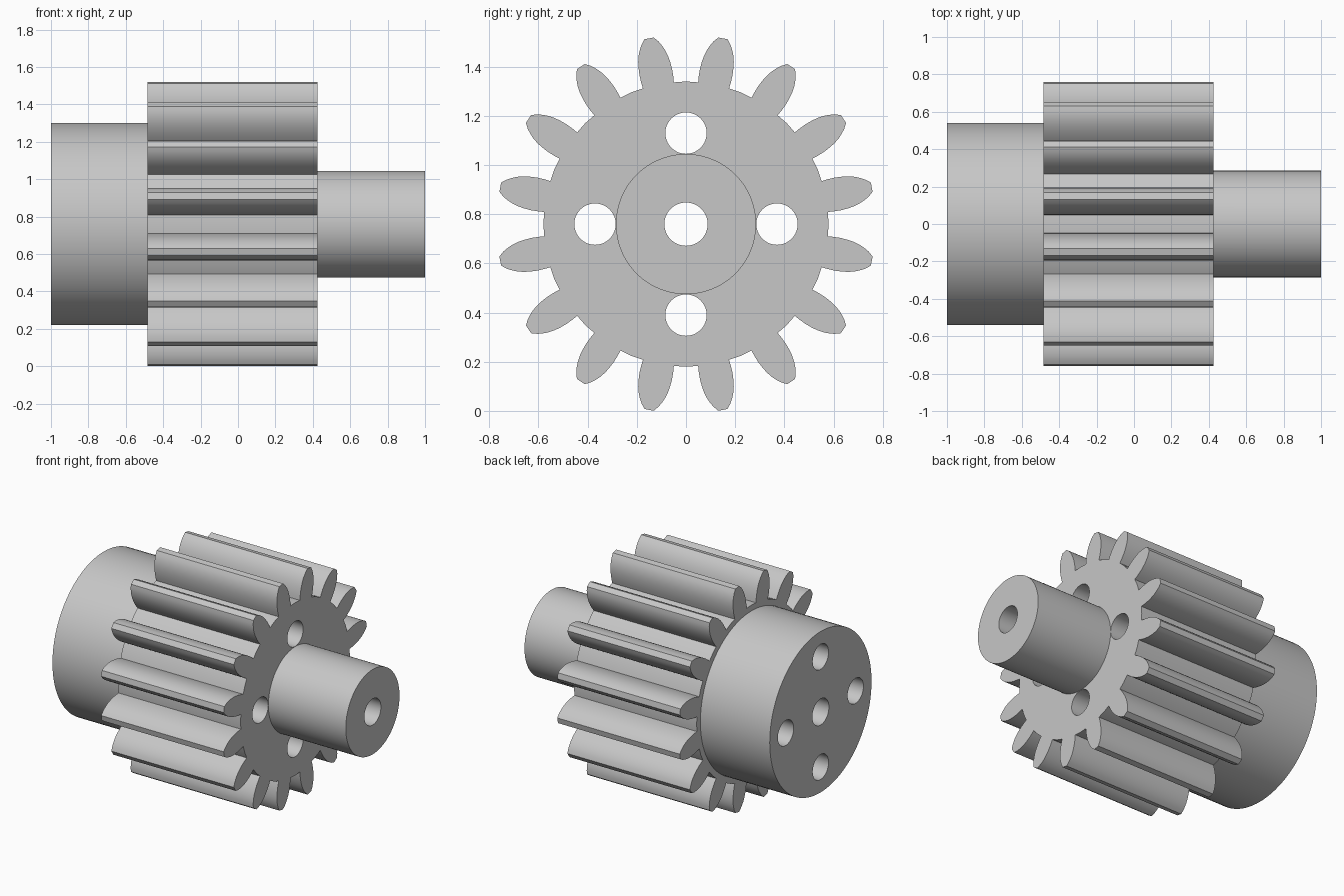
import bpy, bmesh
from math import sin, cos, pi, radians
from mathutils import Matrix

cube = bpy.data.objects.get("Cube")
if cube:
    bpy.data.objects.remove(cube, do_unlink=True)

AXIS_Z = 0.76      # height of the shaft axis
TEETH = 16
GEAR_X = (-0.485, 0.425)
OVERLAP = 0.1      # how far hub and shaft sink into the gear before the union

steel = bpy.data.materials.new("plain_grey")
steel.use_nodes = True
grey = (0.57, 0.57, 0.57, 1)
steel.diffuse_color = grey
steel.node_tree.nodes["Principled BSDF"].inputs["Base Color"].default_value = grey


def make_object(name, bm):
    bmesh.ops.recalc_face_normals(bm, faces=bm.faces)
    mesh = bpy.data.meshes.new(name)
    bm.to_mesh(mesh)
    bm.free()
    mesh.materials.append(steel)
    obj = bpy.data.objects.new(name, mesh)
    bpy.context.collection.objects.link(obj)
    return obj


def prism(name, outline, x0, x1):
    """Extrude a closed (y, z) outline along x."""
    bm = bmesh.new()
    face = bm.faces.new([bm.verts.new((x0, y, AXIS_Z + z)) for y, z in outline])
    new = bmesh.ops.extrude_face_region(bm, geom=[face])["geom"]
    verts = [v for v in new if isinstance(v, bmesh.types.BMVert)]
    bmesh.ops.translate(bm, verts=verts, vec=(x1 - x0, 0, 0))
    return make_object(name, bm)


def rod(name, radius, x0, x1, y=0, z=0, sides=96):
    ring = [(y + radius * cos(2 * pi * i / sides), z + radius * sin(2 * pi * i / sides))
            for i in range(sides)]
    return prism(name, ring, x0, x1)


# Half tooth: (distance from axis, half thickness), root to tip
flank = [(0.575, 0.064), (0.6, 0.0665), (0.63, 0.0675), (0.66, 0.0655), (0.685, 0.0618),
         (0.71, 0.055), (0.73, 0.0465), (0.75, 0.0355), (0.77, 0.019)]
tooth = [(r, -t) for r, t in flank] + [(r, t) for r, t in reversed(flank)]

outline = []
for k in range(TEETH):
    a = 2 * pi * (k + 0.5) / TEETH
    outline += [(r * cos(a) - t * sin(a), r * sin(a) + t * cos(a)) for r, t in tooth]
    b = a + pi / TEETH
    outline.append((0.58 * cos(b), 0.58 * sin(b)))   # middle of the root land

# Gear body, wide hub and narrow shaft
gear = prism("pinion_gear", outline, *GEAR_X)
hub = rod("wide_hub", 0.54, -1, GEAR_X[0] + OVERLAP)
shaft = rod("narrow_shaft", 0.285, GEAR_X[1] - OVERLAP, 1)

# Drills for the bore and the four lightening holes
drills = [rod("bore_drill", 0.088, -1.2, 1.2, sides=64)]
for k in range(4):
    a = k * pi / 2
    drills.append(rod("hole_drill", 0.084, -1.2, 1.2, 0.37 * cos(a), 0.37 * sin(a), 64))

for operation, tools in (("UNION", [hub, shaft]), ("DIFFERENCE", drills)):
    for tool in tools:
        mod = gear.modifiers.new(tool.name, "BOOLEAN")
        mod.operation = operation
        mod.solver = "EXACT"
        mod.object = tool

# Bake the booleans and drop the tools
graph = bpy.context.evaluated_depsgraph_get()
graph.update()
solid = bpy.data.meshes.new_from_object(gear.evaluated_get(graph))
gear.modifiers.clear()
gear.data = solid
for tool in [hub, shaft] + drills:
    bpy.data.objects.remove(tool, do_unlink=True)
solid.materials.clear()
solid.materials.append(steel)
for poly in solid.polygons:
    poly.material_index = 0

for obj in bpy.context.selected_objects:
    obj.select_set(False)
gear.select_set(True)
bpy.context.view_layer.objects.active = gear
bpy.ops.object.shade_smooth_by_angle(angle=radians(28))
